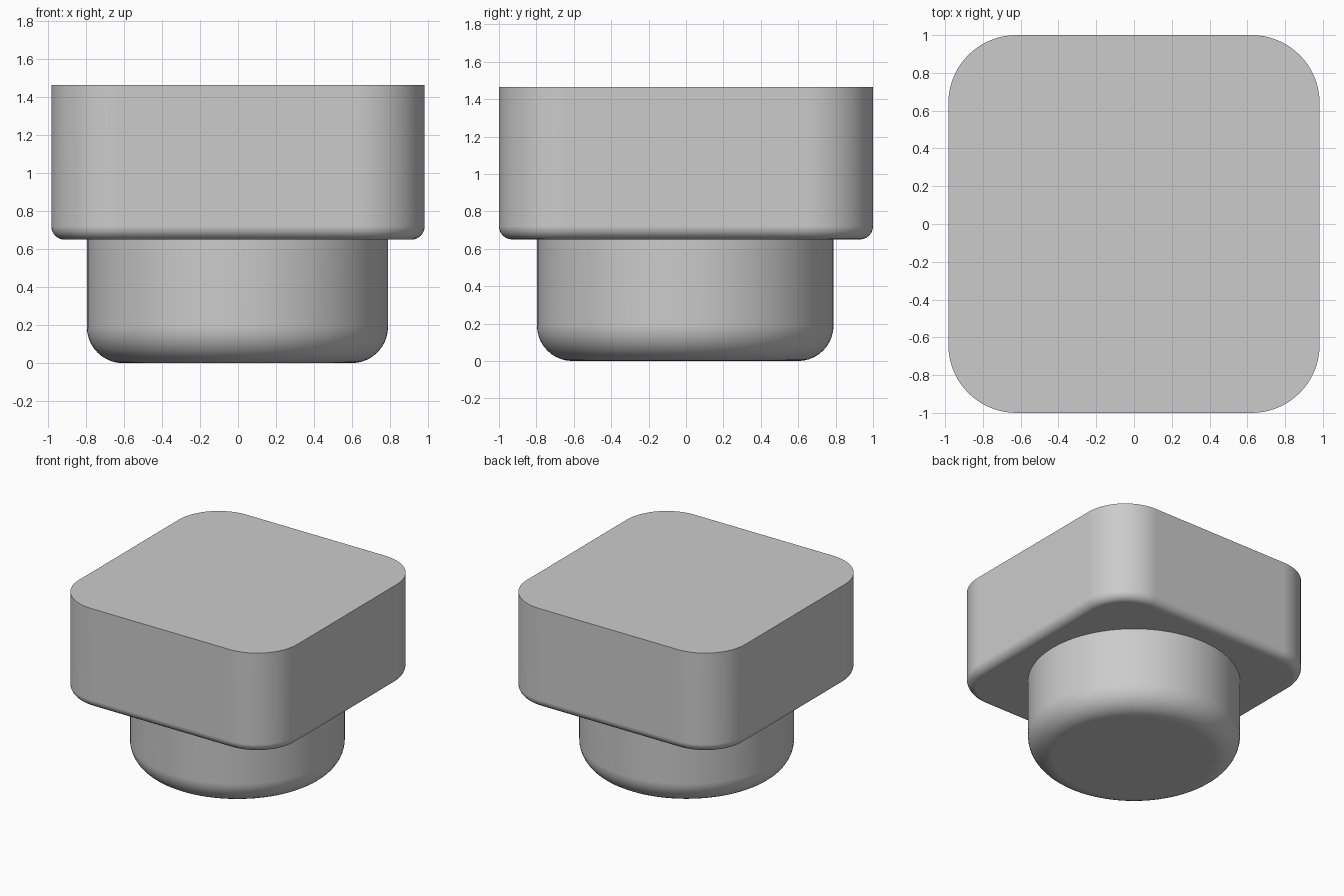
import bpy
import bmesh
from mathutils import Matrix, Vector

default = bpy.data.objects.get("Cube")
if default:
    bpy.data.objects.remove(default, do_unlink=True)

# Single plain grey finish
GREY = (0.6, 0.6, 0.6, 1.0)
grey = bpy.data.materials.new("plain grey")
grey.use_nodes = True
grey.diffuse_color = GREY
grey.node_tree.nodes["Principled BSDF"].inputs["Base Color"].default_value = GREY


def round_edges(bm, edges, radius, segments):
    bmesh.ops.bevel(bm, geom=edges, offset=radius, offset_type='OFFSET',
                    segments=segments, profile=0.5, affect='EDGES')


def bottom_edges(bm):
    low = min(v.co.z for v in bm.verts)
    return [e for e in bm.edges if all(v.co.z < low + 0.001 for v in e.verts)]


def finish(bm, name):
    bmesh.ops.recalc_face_normals(bm, faces=bm.faces[:])
    mesh = bpy.data.meshes.new(name)
    bm.to_mesh(mesh)
    bm.free()
    mesh.materials.append(grey)
    obj = bpy.data.objects.new(name, mesh)
    bpy.context.collection.objects.link(obj)
    bpy.ops.object.select_all(action='DESELECT')
    obj.select_set(True)
    bpy.context.view_layer.objects.active = obj
    bpy.ops.object.shade_smooth_by_angle(angle=0.6)
    weighted = obj.modifiers.new("even shading", 'WEIGHTED_NORMAL')
    weighted.keep_sharp = True
    return obj


# Head: rounded block with a sharp top rim and a softened lower rim
size = Vector((1.966, 2.0, 0.815))
bm = bmesh.new()
bmesh.ops.create_cube(bm, size=1, matrix=Matrix.Translation((0, 0, 1.0575))
                      @ Matrix.Diagonal(size.to_4d()))
uprights = [e for e in bm.edges
            if abs(e.verts[0].co.z - e.verts[1].co.z) > 0.1]
round_edges(bm, uprights, 0.36, 16)
round_edges(bm, bottom_edges(bm), 0.07, 6)
finish(bm, "square_head")

# Stem: round peg with a large radius at its foot
bm = bmesh.new()
bmesh.ops.create_cone(bm, cap_ends=True, segments=96, radius1=0.793,
                      radius2=0.793, depth=0.66,
                      matrix=Matrix.Translation((-0.003, -0.004, 0.33)))
round_edges(bm, bottom_edges(bm), 0.19, 10)
finish(bm, "round_stem")
